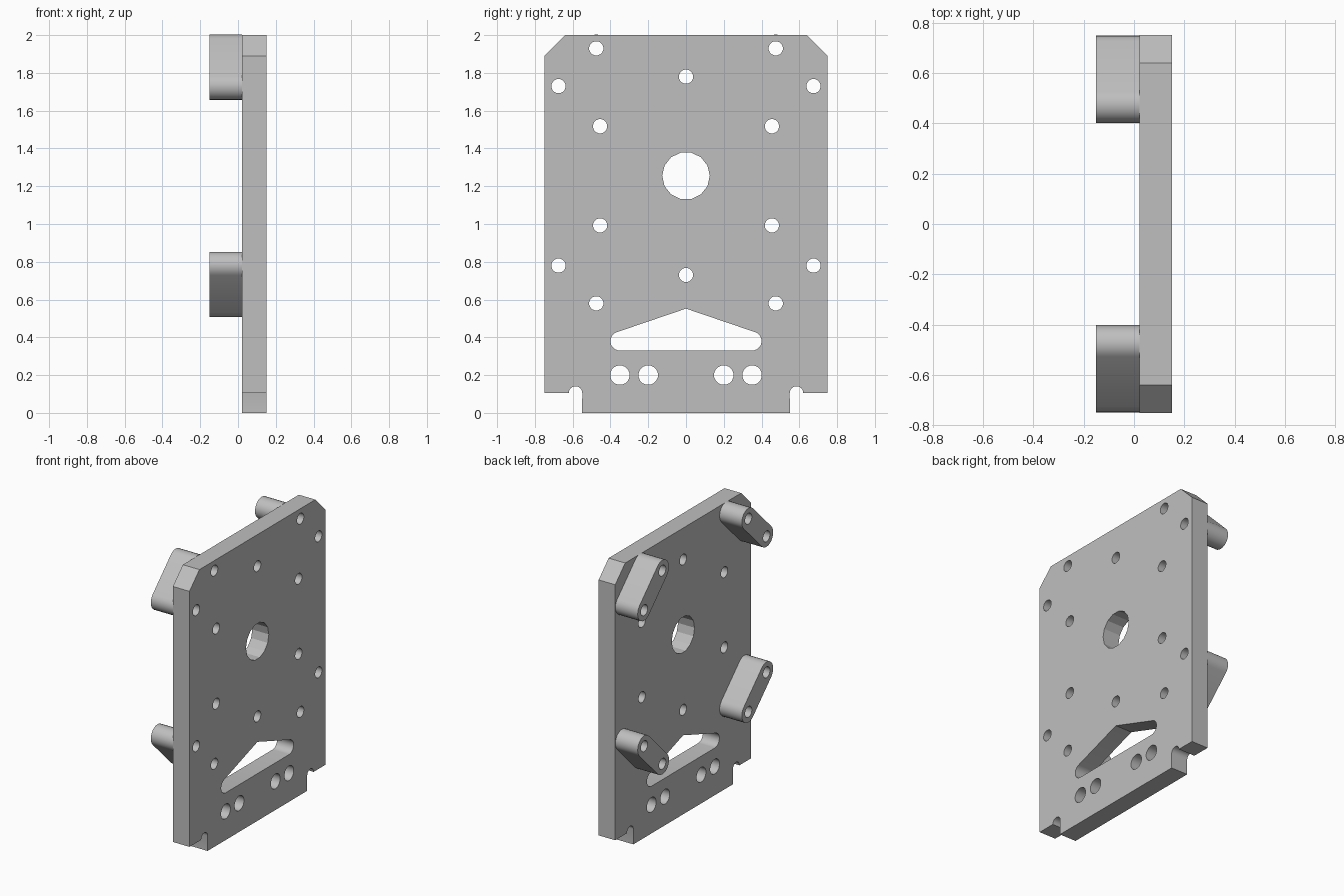
import bpy, bmesh
from math import sin, cos, pi, radians, atan2

cube = bpy.data.objects.get("Cube")
if cube:
    bpy.data.objects.remove(cube, do_unlink=True)

grey = bpy.data.materials.new("light grey")
grey.use_nodes = True
colour = (0.52, 0.52, 0.52, 1)
grey.diffuse_color = colour
grey.node_tree.nodes["Principled BSDF"].inputs["Base Color"].default_value = colour


def arc(cy, cz, r, start, end, steps):
    """Points along an arc, angles in radians."""
    return [(cy + r * cos(start + (end - start) * i / steps),
             cz + r * sin(start + (end - start) * i / steps)) for i in range(steps + 1)]


def circle(cy, cz, r, sides=16):
    return arc(cy, cz, r, pi / 2 + pi / sides, 2.5 * pi + pi / sides, sides)[:-1]


def mirrored(half):
    """Close a right-hand half outline with its mirror image."""
    return half + [(-y, z) for y, z in reversed(half) if abs(y) > 1e-5]


def extrude_outline(name, loops, x_min, x_max):
    """Fill an outline with holes in the y-z plane and extrude it along x."""
    curve = bpy.data.curves.new(name + "_profile", "CURVE")
    curve.dimensions = "2D"
    curve.fill_mode = "BOTH"
    curve.extrude = (x_max - x_min) / 2
    for loop in loops:
        spline = curve.splines.new("POLY")
        spline.points.add(len(loop) - 1)
        for point, (y, z) in zip(spline.points, loop):
            point.co = (y, z, 0, 1)
        spline.use_cyclic_u = True
    helper = bpy.data.objects.new(name + "_helper", curve)
    bpy.context.collection.objects.link(helper)
    depsgraph = bpy.context.evaluated_depsgraph_get()
    mesh = bpy.data.meshes.new_from_object(helper.evaluated_get(depsgraph))
    bpy.data.objects.remove(helper, do_unlink=True)

    # Weld caps to walls and stand the shape upright
    bm = bmesh.new()
    bm.from_mesh(mesh)
    bmesh.ops.remove_doubles(bm, verts=bm.verts, dist=1e-4)
    for v in bm.verts:
        y, z, x = v.co
        v.co = (x + (x_min + x_max) / 2, y, z)
    bmesh.ops.recalc_face_normals(bm, faces=bm.faces)
    bm.to_mesh(mesh)
    bm.free()
    mesh.name = name
    mesh.materials.clear()
    mesh.materials.append(grey)
    obj = bpy.data.objects.new(name, mesh)
    bpy.context.collection.objects.link(obj)
    bpy.ops.object.select_all(action="DESELECT")
    obj.select_set(True)
    bpy.context.view_layer.objects.active = obj
    bpy.ops.object.shade_smooth_by_angle(angle=radians(24))
    return obj


# Plate outline: stepped foot, rounded relief notches, chamfered top corners
outline = mirrored([(0.55, 0)] + arc(0.585, 0.105, 0.036, pi, 0, 8)
                   + [(0.75, 0.105), (0.75, 1.89), (0.64, 2)])

# Triangular window with rounded outer corners
slope = atan2(0.12, 0.36)
window = mirrored(arc(0.35, 0.38, 0.05, -pi / 2, pi / 2 - slope, 10) + [(0, 0.552)])

# Bolt positions shared by the plate and the spacers
PIN = 0.038
spacer_ends = {"upper": ((0.475, 1.93), (0.675, 1.73)),
               "lower": ((0.675, 0.78), (0.475, 0.58))}
holes = [circle(0, 1.255, 0.126, 14)]
for i in range(6):
    a = pi / 2 + i * pi / 3
    holes.append(circle(0.525 * cos(a), 1.255 + 0.525 * sin(a), PIN))
for side in (-1, 1):
    for y in (0.2, 0.35):
        holes.append(circle(side * y, 0.2, 0.052))
    for ends in spacer_ends.values():
        holes += [circle(side * y, z, PIN) for y, z in ends]

extrude_outline("plate", [outline, window] + holes, 0.022, 0.15)

# Four rounded spacers with two through holes each
for level, (a, b) in spacer_ends.items():
    for label, side in (("back", 1), ("front", -1)):
        (ay, az), (by, bz) = (side * a[0], a[1]), (side * b[0], b[1])
        along = atan2(bz - az, by - ay)
        body = (arc(ay, az, 0.073, along + pi / 2, along + 1.5 * pi, 12)
                + arc(by, bz, 0.073, along - pi / 2, along + pi / 2, 12))
        extrude_outline(f"{level}_{label}_spacer",
                        [body, circle(ay, az, PIN), circle(by, bz, PIN)], -0.15, 0.022)
